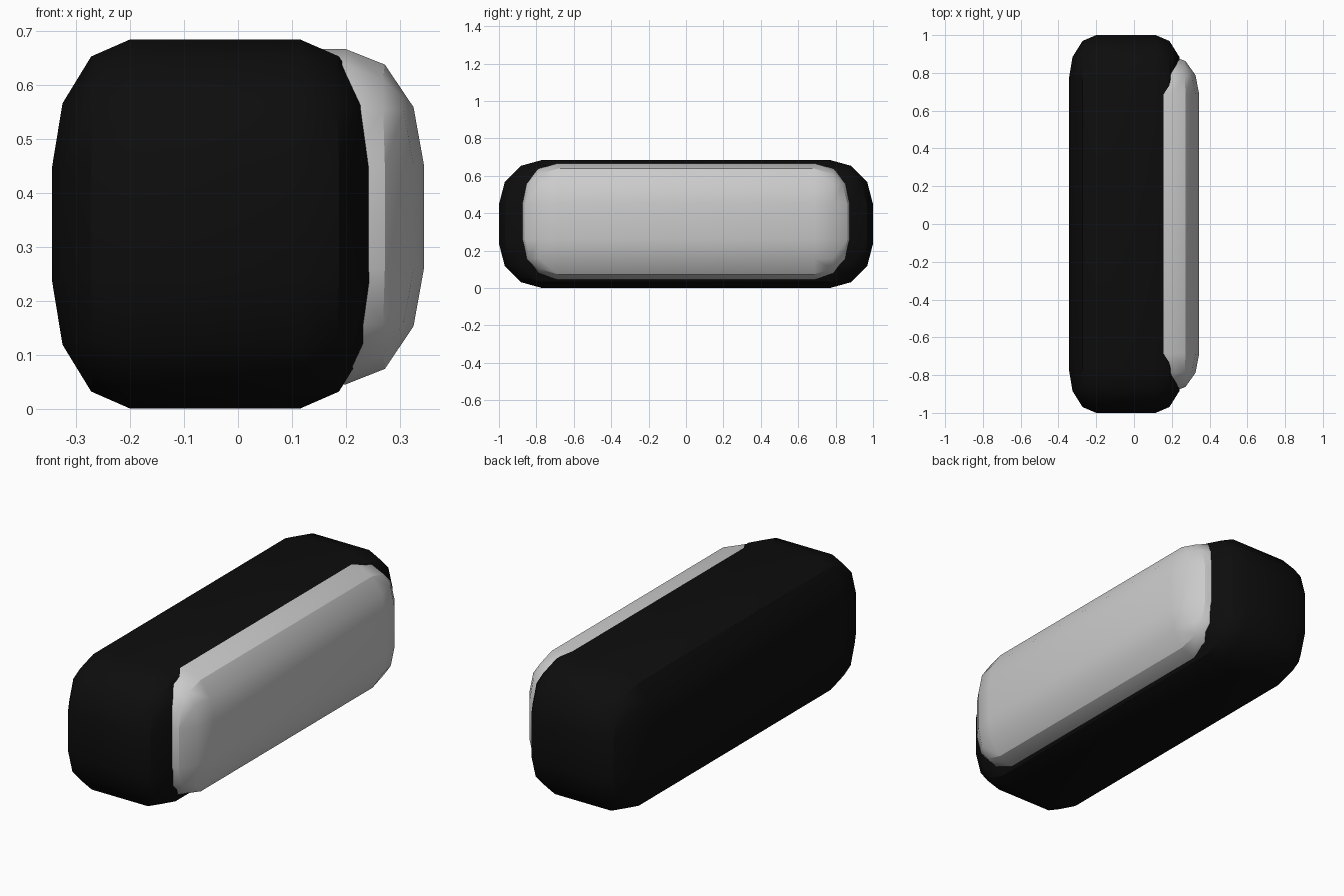
import bpy, bmesh, math
from mathutils import Vector

if "Cube" in bpy.data.objects:
    bpy.data.objects.remove(bpy.data.objects["Cube"])


def rounded_box(name, centre, half, radii, segments=3):
    """Box whose edge rounding differs per axis: bevel evenly, then stretch."""
    bm = bmesh.new()
    bmesh.ops.create_cube(bm, size=2)
    bmesh.ops.scale(bm, verts=bm.verts, vec=Vector([h / r for h, r in zip(half, radii)]))
    bmesh.ops.bevel(bm, geom=bm.edges[:], offset=1.0, segments=segments,
                    profile=0.5, affect='EDGES', clamp_overlap=False)
    bmesh.ops.scale(bm, verts=bm.verts, vec=Vector(radii))
    bmesh.ops.recalc_face_normals(bm, faces=bm.faces)
    mesh = bpy.data.meshes.new(name)
    bm.to_mesh(mesh)
    bm.free()
    obj = bpy.data.objects.new(name, mesh)
    obj.location = centre
    bpy.context.collection.objects.link(obj)
    bpy.ops.object.select_all(action='DESELECT')
    obj.select_set(True)
    bpy.context.view_layer.objects.active = obj
    bpy.ops.object.shade_smooth_by_angle(angle=math.radians(30))
    return obj


black = bpy.data.materials.new("black")
black.diffuse_color = (0.004, 0.004, 0.004, 1)
black.use_nodes = True
black.node_tree.nodes["Principled BSDF"].inputs["Base Color"].default_value = black.diffuse_color

# Dark outer housing
housing = rounded_box("housing", (-0.0425, 0, 0.3425), (0.3025, 1.0, 0.3425), (0.145, 0.232, 0.237))
housing.data.materials.append(black)

# Slightly smaller grey block pushed through the right side
rounded_box("front_lens", (0.0425, 0, 0.356), (0.3025, 0.89, 0.311), (0.145, 0.204, 0.215))
